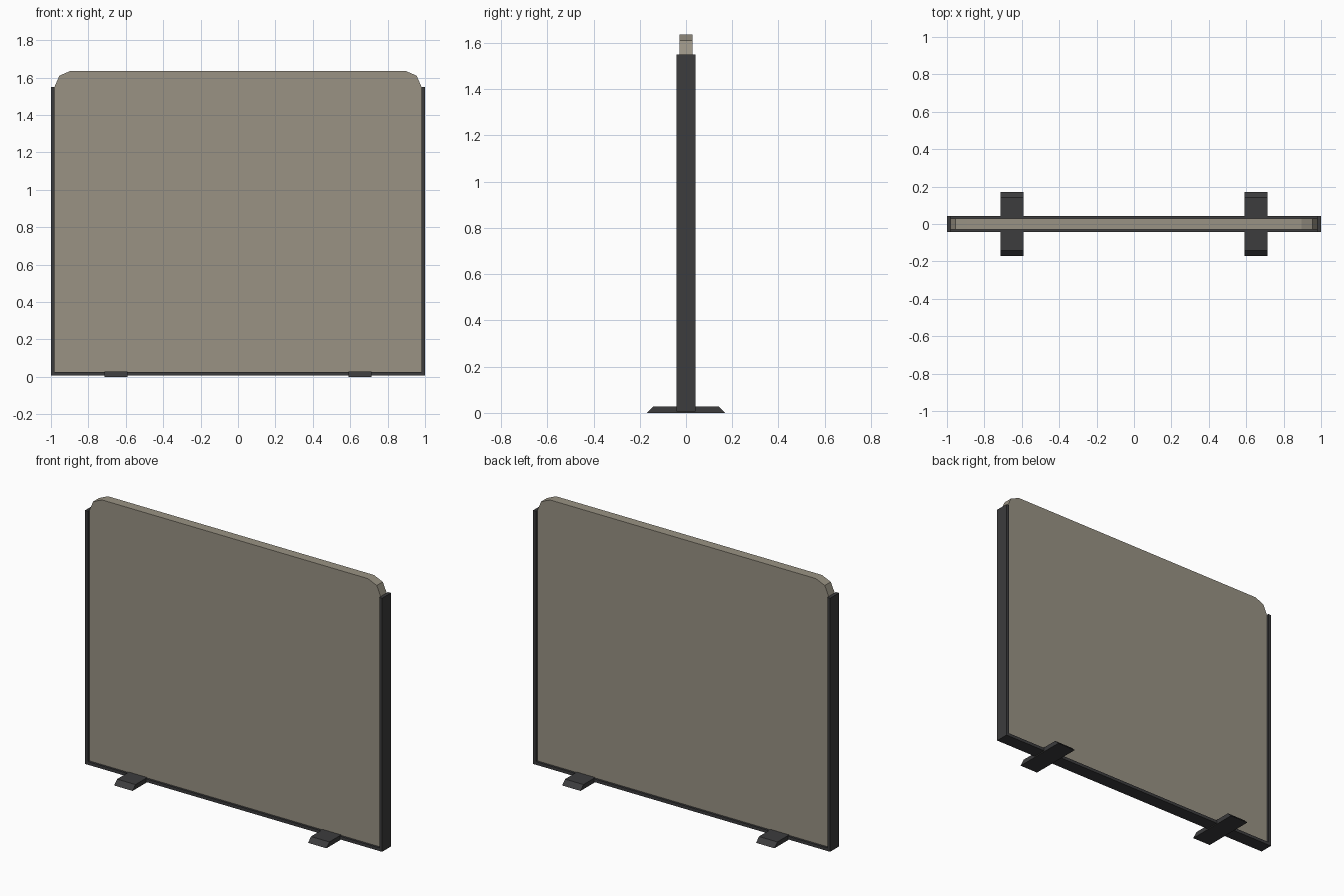
import bpy, bmesh
from mathutils import Vector

if "Cube" in bpy.data.objects:
    bpy.data.objects.remove(bpy.data.objects["Cube"])


def material(name, color):
    m = bpy.data.materials.new(name)
    m.diffuse_color = color
    m.use_nodes = True
    m.node_tree.nodes["Principled BSDF"].inputs["Base Color"].default_value = m.diffuse_color
    return m


def prism(name, profile, direction, mat):
    """Extrude a closed 3D profile along a direction."""
    bm = bmesh.new()
    face = bm.faces.new([bm.verts.new(p) for p in profile])
    ext = bmesh.ops.extrude_face_region(bm, geom=[face], use_keep_orig=True)
    moved = [v for v in ext["geom"] if isinstance(v, bmesh.types.BMVert)]
    bmesh.ops.translate(bm, verts=moved, vec=Vector(direction))
    bmesh.ops.recalc_face_normals(bm, faces=bm.faces)
    mesh = bpy.data.meshes.new(name)
    bm.to_mesh(mesh)
    bm.free()
    mesh.materials.append(mat)
    obj = bpy.data.objects.new(name, mesh)
    bpy.context.collection.objects.link(obj)
    return obj


def mirrored(half):
    """Complete a right-hand x,z outline with its mirror image."""
    return half + [(-x, z) for x, z in reversed(half)]


dark = material("dark_metal", (0.045, 0.045, 0.047, 1))
tinted = material("tinted_panel", (0.32, 0.29, 0.23, 0.75))

# Translucent panel with clipped, two-step top corners
panel = mirrored([(0.981, 0.025), (0.981, 1.55), (0.955, 1.61), (0.895, 1.636)])
prism("screen_panel", [(x, -0.029, z) for x, z in panel], (0, 0.058, 0), tinted)

# U-shaped frame: two side posts joined by a bottom rail
frame = mirrored([(0.981, 0.025), (0.981, 1.55), (1.0, 1.55), (1.0, 0.006)])
# reorder so the outline runs outer right, inner U, outer left
inner, outer = frame[:3], frame[3]
u_outline = [(1.0, 0.006), (1.0, 1.55), (0.981, 1.55), (0.981, 0.025)]
u_outline = mirrored(u_outline)
prism("frame", [(x, -0.042, z) for x, z in u_outline], (0, 0.084, 0), dark)

# Two feet with sloped ends
foot = [(-0.17, 0), (0.17, 0), (0.142, 0.028), (-0.142, 0.028)]
for side, x in (("left", -0.653), ("right", 0.653)):
    prism(side + "_foot", [(x - 0.062, y, z) for y, z in foot], (0.124, 0, 0), dark)
